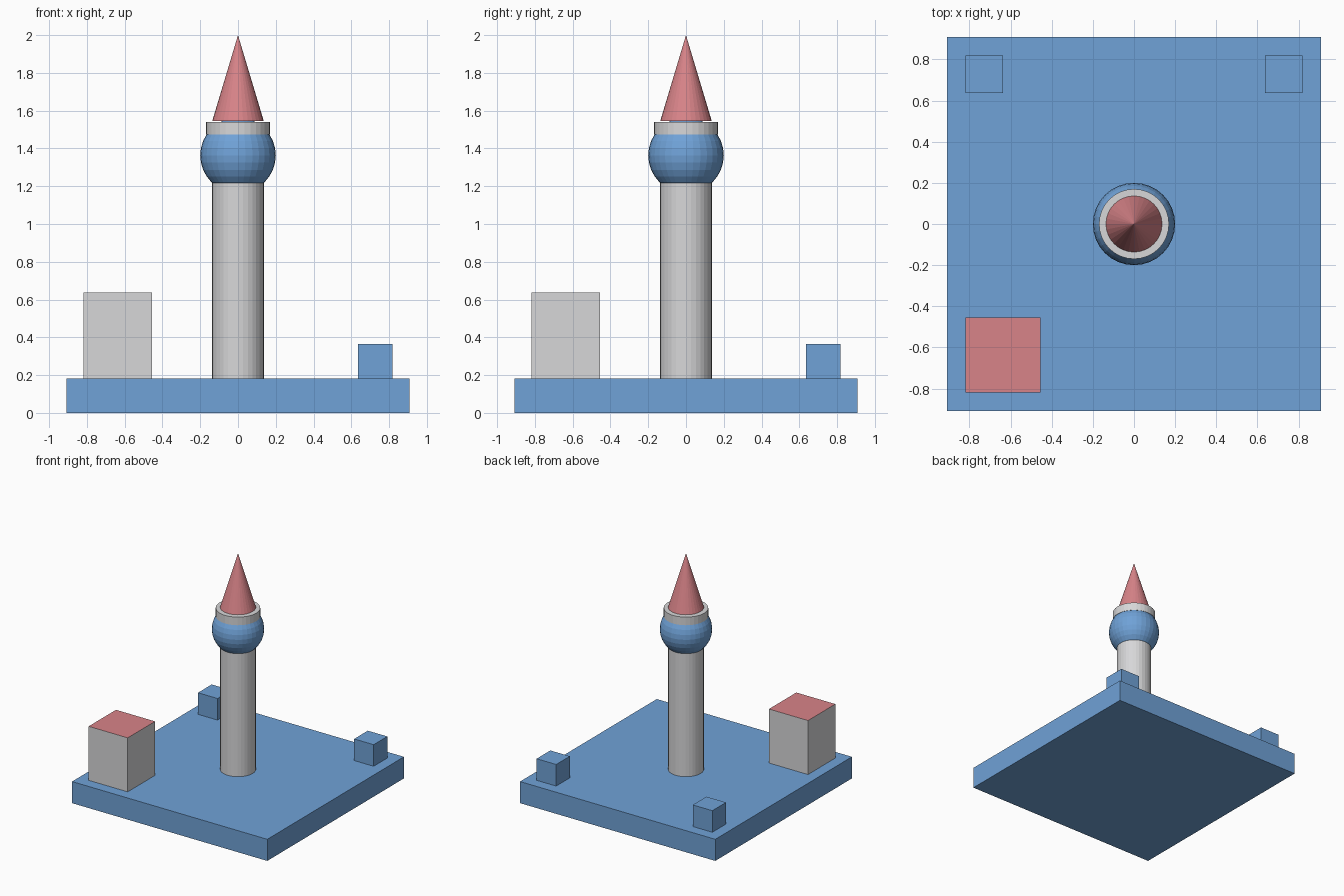
import bpy

cube = bpy.data.objects.get("Cube")
if cube:
    bpy.data.objects.remove(cube, do_unlink=True)

U = 2 / 22  # modular unit: the whole model is 22 units tall


def material(name, rgb):
    m = bpy.data.materials.new(name)
    m.use_nodes = True
    m.diffuse_color = (*rgb, 1)
    m.node_tree.nodes["Principled BSDF"].inputs["Base Color"].default_value = (*rgb, 1)
    return m


blue = material("soft blue", (0.16, 0.36, 0.68))
red = material("dusty red", (0.69, 0.23, 0.25))
grey = material("light grey", (0.68, 0.68, 0.69))


def finish(name, mat):
    ob = bpy.context.object
    ob.name = name
    ob.data.materials.append(mat)
    return ob


def box(name, mat, x, y, z, width, height):
    """Square box standing on z, all in units."""
    bpy.ops.mesh.primitive_cube_add(size=1, location=(x * U, y * U, (z + height / 2) * U))
    ob = finish(name, mat)
    ob.scale = (width * U, width * U, height * U)
    bpy.ops.object.transform_apply(location=False, rotation=False, scale=True)
    return ob


def round_part(name, mat, r_bottom, r_top, z0, z1):
    """Faceted cylinder or cone on the tower axis."""
    bpy.ops.mesh.primitive_cone_add(vertices=32, radius1=r_bottom * U, radius2=r_top * U,
                                    depth=(z1 - z0) * U, location=(0, 0, (z0 + z1) / 2 * U))
    return finish(name, mat)


# Ground slab
box("base_slab", blue, 0, 0, 0, 20, 2)

# House block with a red top face
house = box("house_block", grey, -7, -7, 2, 4, 5)
house.data.materials.append(red)
for face in house.data.polygons:
    face.material_index = int(face.normal.z > 0.5)

# Small blocks in the two back corners
for side, x in (("left", 8), ("right", -8)):
    box("corner_block_" + side, blue, x, 8, 2, 2, 2)

# Tower: column, globe, collar and spire
round_part("tower_column", grey, 1.5, 1.5, 2, 14)
bpy.ops.mesh.primitive_uv_sphere_add(segments=32, ring_count=16, radius=2.2 * U,
                                     location=(0, 0, 15 * U))
finish("tower_globe", blue)
round_part("tower_collar", grey, 1.87, 1.87, 16.2, 16.95)
round_part("tower_spire", red, 1.5, 0, 17, 22)
